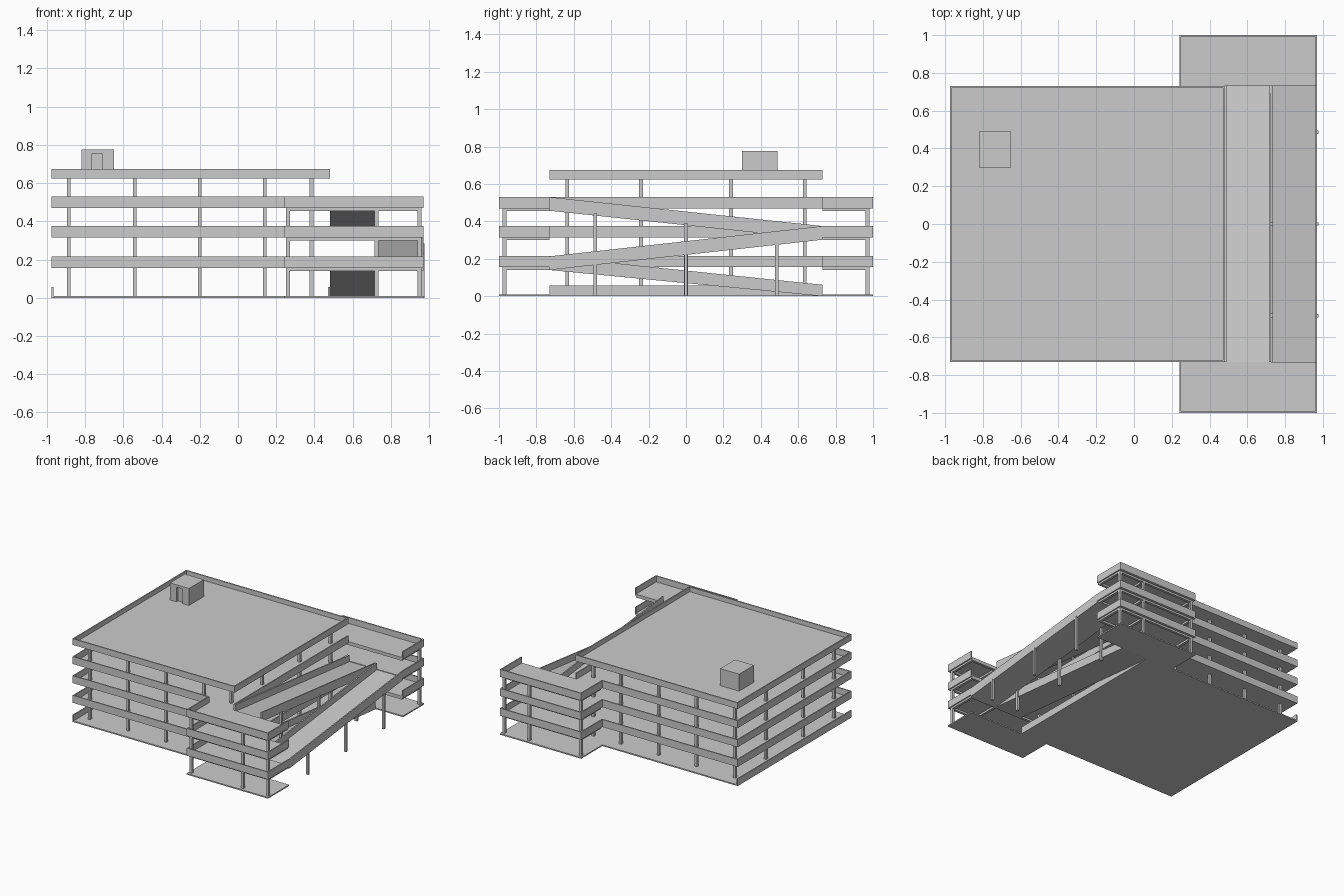
import bpy
import bmesh

cube = bpy.data.objects.get("Cube")
if cube:
    bpy.data.objects.remove(cube, do_unlink=True)

concrete = bpy.data.materials.new("concrete_grey")
concrete.use_nodes = True
GREY = (0.6, 0.6, 0.6, 1)
concrete.diffuse_color = GREY
concrete.node_tree.nodes["Principled BSDF"].inputs["Base Color"].default_value = GREY


def part(name, solids):
    """One object from solids, each an outline in (y, z) swept from x0 to x1."""
    bm = bmesh.new()
    for x0, x1, outline in solids:
        a = [bm.verts.new((x0, y, z)) for y, z in outline]
        b = [bm.verts.new((x1, y, z)) for y, z in outline]
        bm.faces.new(a)
        bm.faces.new(b[::-1])
        n = len(a)
        for i in range(n):
            j = (i + 1) % n
            bm.faces.new((a[j], a[i], b[i], b[j]))
    bmesh.ops.recalc_face_normals(bm, faces=bm.faces)
    mesh = bpy.data.meshes.new(name)
    bm.to_mesh(mesh)
    bm.free()
    mesh.materials.append(concrete)
    obj = bpy.data.objects.new(name, mesh)
    bpy.context.collection.objects.link(obj)
    return obj


def box(x0, x1, y0, y1, z0, z1):
    return x0, x1, [(y0, z0), (y1, z0), (y1, z1), (y0, z1)]


def post(x, y, z0, z1, r=0.01):
    return box(x - r, x + r, y - r, y + r, z0, z1)


def span(side, near, far):
    """Ordered y range on the front (-1) or back (+1) side."""
    return sorted((side * near, side * far))


# Main plan: block, end wings and ramp bay
LEFT, EDGE, WING, RIGHT = -0.975, 0.48, 0.24, 0.97
DEPTH, END, MID = 0.73, 1.0, 0.725
T = 0.01
LEVELS = {"first": 0.155, "second": 0.315, "third": 0.47}
ROOF = 0.625
RAIL = 0.06

# Ground slab with rails along the two long sides
part("ground_slab", [box(LEFT, EDGE, -DEPTH, DEPTH, 0, T)]
     + [box(WING, RIGHT, *span(s, DEPTH, END), 0, T) for s in (-1, 1)])
part("ground_rails", [box(x, x + T, -DEPTH, DEPTH, 0, RAIL - 0.003)
                      for x in (LEFT, EDGE - T)])

# Parking floors, their rails and the beams below the wings
for name, z in LEVELS.items():
    top = z + RAIL
    slabs = [box(LEFT, EDGE, -DEPTH, DEPTH, z, z + 0.012)]
    rails = [box(x, x + T, -DEPTH, DEPTH, z, top) for x in (LEFT, EDGE - T)]
    beams = []
    for s in (-1, 1):
        wing = span(s, DEPTH, END)
        slabs.append(box(WING, RIGHT, *wing, z, z + 0.012))
        rails.append(box(LEFT, WING + T, *span(s, DEPTH - T, DEPTH), z, top))
        rails.append(box(WING, RIGHT, *span(s, END - T, END), z, top))
        rails += [box(x, x + T, *wing, z, top) for x in (WING, RIGHT - T)]
        beams += [box(WING + T, RIGHT - T, *span(s, y, y + 0.02), z - 0.015, z)
                  for y in (DEPTH, END - 0.04)]
        beams += [box(x, x + 0.02, *span(s, DEPTH, END - 0.02), z - 0.015, z)
                  for x in (WING + T, MID - T, RIGHT - 0.03)]
    part(name + "_floor", slabs)
    part(name + "_floor_rails", rails)
    part(name + "_wing_beams", beams)

# Roof deck and parapet
part("roof_deck", [box(LEFT, EDGE, -DEPTH, DEPTH, ROOF, ROOF + 0.012)])
part("roof_parapet",
     [box(x, x + T, -DEPTH, DEPTH, ROOF, ROOF + 0.05) for x in (LEFT, EDGE - T)]
     + [box(LEFT, EDGE, *span(s, DEPTH - T, DEPTH), ROOF, ROOF + 0.05)
        for s in (-1, 1)])

# Columns of the block and the wings
part("main_columns", [post(x, y, 0, ROOF)
                      for x in (-0.885, -0.54, -0.2, 0.14, 0.385)
                      for y in (-0.635, -0.24, 0.24, 0.635)])
part("wing_columns", [post(x, y, 0, LEVELS["third"])
                      for x in (0.262, MID, 0.95) for y in (-0.97, 0.97)])


# Ramps: sloped deck with a rail on each side
def sloped(x0, x1, front, back, low, high):
    return x0, x1, [(-DEPTH, front + low), (DEPTH, back + low),
                    (DEPTH, back + high), (-DEPTH, front + high)]


def ramp(name, x0, x1, front, back):
    part(name + "_deck", [sloped(x0, x1, front, back, 0, 0.02)])
    part(name + "_rails", [sloped(x, x + T, front, back, 0, 0.073)
                           for x in (x0, x1 - T)])


Z1, Z2, Z3 = 0.14, 0.302, 0.457
ramp("lower_ramp", EDGE, MID, Z1, -0.012)
ramp("middle_ramp", MID, RIGHT, Z1, Z2)
ramp("upper_ramp", EDGE, MID, Z3, Z2)
# The foot of the lowest ramp is trimmed level with the ground
for name in ("lower_ramp_deck", "lower_ramp_rails"):
    for v in bpy.data.objects[name].data.vertices:
        v.co.z = max(v.co.z, 0)

# Ramp columns reach the underside of the ramp above them
supports = []
for y in (-0.485, 0, 0.485):
    t = (y + DEPTH) / (2 * DEPTH)
    supports.append(post(MID, y, 0, Z3 + t * (Z2 - Z3) + T))
    supports.append(post(RIGHT - 0.003, y, 0, Z1 + t * (Z2 - Z1) + T, 0.009))
part("ramp_columns", supports)

# Stair house on the roof with a recessed doorway
X0, X1, Y0, Y1, TOP = -0.82, -0.65, 0.3, 0.49, 0.775
D0, D1, HEAD, STEP = -0.763, -0.71, 0.755, 0.02
part("stair_house", [box(X0, X1, Y0 + STEP, Y1, ROOF, TOP),
                     box(X0, D0, Y0, Y0 + STEP, ROOF, TOP),
                     box(D1, X1, Y0, Y0 + STEP, ROOF, TOP),
                     box(D0, D1, Y0, Y0 + STEP, HEAD, TOP)])
